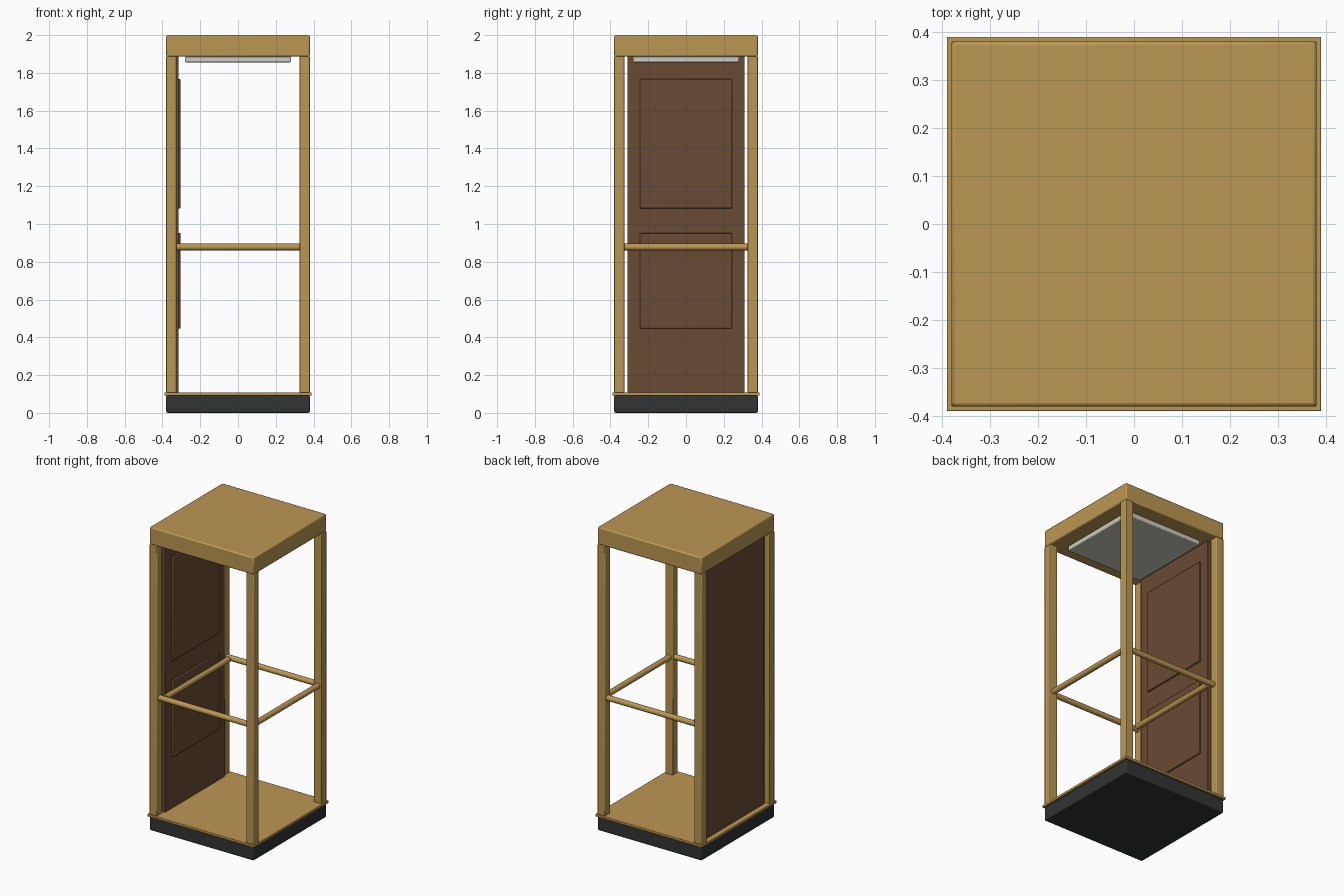
import bpy
from math import pi

if "Cube" in bpy.data.objects:
    bpy.data.objects.remove(bpy.data.objects["Cube"])


def material(name, rgb):
    m = bpy.data.materials.new(name)
    m.diffuse_color = (*rgb, 1)
    m.use_nodes = True
    m.node_tree.nodes["Principled BSDF"].inputs["Base Color"].default_value = m.diffuse_color
    return m


GOLD = material("brass", (0.50, 0.31, 0.085))
WOOD = material("dark_wood", (0.14, 0.07, 0.033))
BLACK = material("black_base", (0.03, 0.035, 0.033))
GLASS = material("frosted_glass", (0.62, 0.61, 0.52))


def finish(ob, name, mat):
    ob.name = name
    ob.data.materials.append(mat)
    bpy.ops.object.shade_smooth_by_angle(angle=0.6)
    return ob


def box(name, mat, lo, hi, bevel=0.004):
    """Bevelled box between two opposite corners."""
    bpy.ops.mesh.primitive_cube_add(size=1, location=[(a + b) / 2 for a, b in zip(lo, hi)])
    ob = bpy.context.object
    ob.scale = [b - a for a, b in zip(lo, hi)]
    bpy.ops.object.transform_apply(location=False, rotation=False)
    mod = ob.modifiers.new("bevel", 'BEVEL')
    mod.width = bevel
    mod.segments = 2
    return finish(ob, name, mat)


def rail(name, loc, rot, length):
    bpy.ops.mesh.primitive_cylinder_add(vertices=16, radius=0.018, depth=length,
                                        location=loc, rotation=rot)
    return finish(bpy.context.object, name, GOLD)


# Base, floor and roof
box("base", BLACK, (-0.38, -0.38, 0), (0.38, 0.38, 0.094), 0.008)
box("floor_plate", GOLD, (-0.389, -0.389, 0.092), (0.389, 0.389, 0.108), 0.002)
box("roof", GOLD, (-0.38, -0.38, 1.886), (0.38, 0.38, 2.0), 0.008)
box("ceiling_light", GLASS, (-0.28, -0.28, 1.856), (0.28, 0.28, 1.888), 0.005)

# Corner posts
for sx, side in ((-1, "left"), (1, "right")):
    for sy, end in ((-1, "front"), (1, "back")):
        cx, cy = sx * 0.3525, sy * 0.3525
        box(f"{end}_{side}_post", GOLD, (cx - 0.0275, cy - 0.0275, 0.106),
            (cx + 0.0275, cy + 0.0275, 1.888))

# Left wall with two raised panels
box("left_wall", WOOD, (-0.355, -0.31, 0.106), (-0.315, 0.31, 1.888), 0.002)
box("lower_raised_panel", WOOD, (-0.325, -0.243, 0.447), (-0.304, 0.243, 0.953))
box("upper_raised_panel", WOOD, (-0.325, -0.243, 1.083), (-0.304, 0.243, 1.767))

# Hand rails on all four sides (the left one sits inside the wall)
for name, y in (("front_rail", -0.3525), ("back_rail", 0.3525)):
    rail(name, (0, y, 0.878), (0, pi / 2, 0), 0.655)
for name, x in (("left_rail", -0.30), ("right_rail", 0.3525)):
    rail(name, (x, 0, 0.878), (pi / 2, 0, 0), 0.655)
